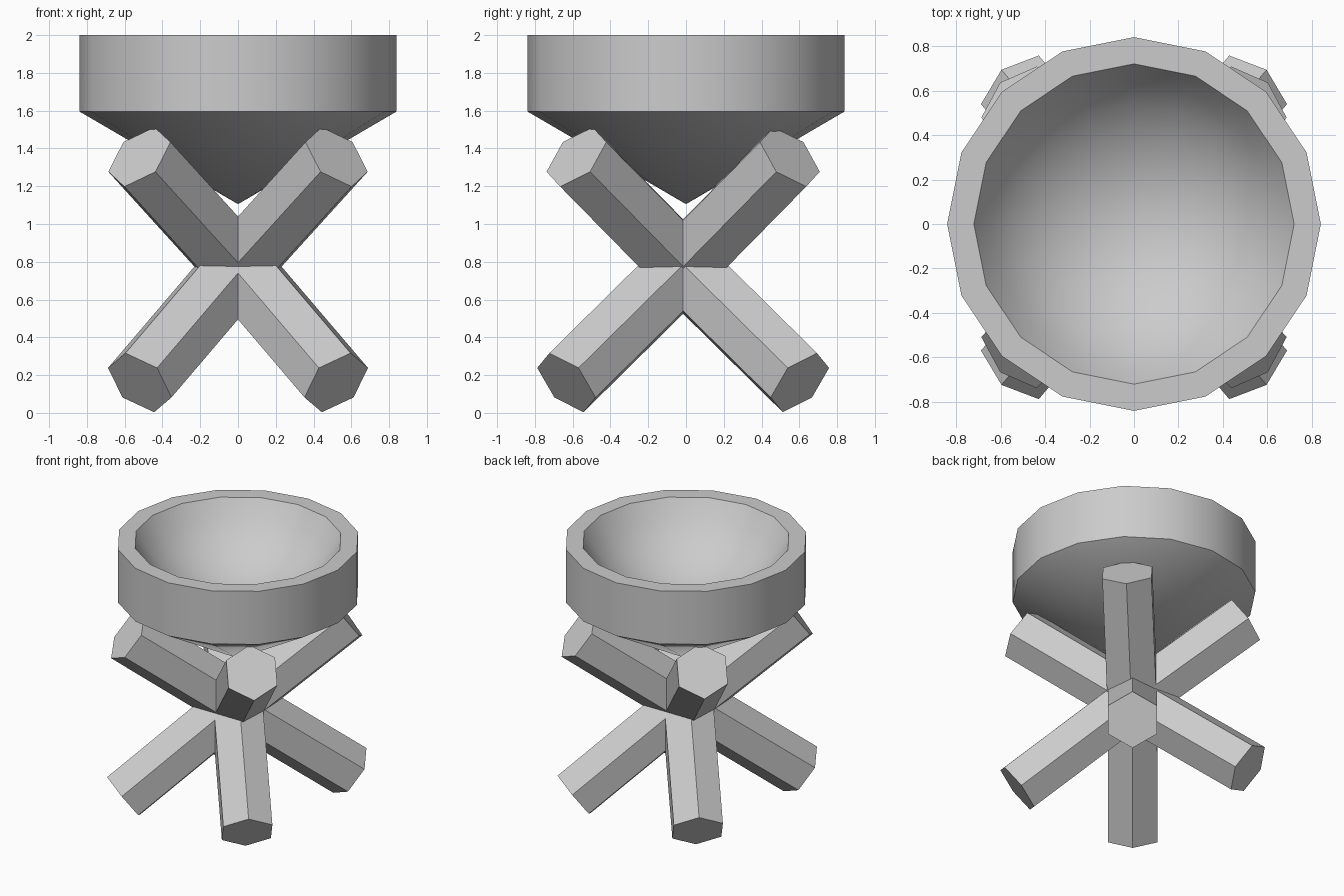
import bpy, bmesh, math
from mathutils import Vector

if "Cube" in bpy.data.objects:
    bpy.data.objects.remove(bpy.data.objects["Cube"])


def finish(name, bm):
    bmesh.ops.remove_doubles(bm, verts=bm.verts, dist=1e-4)
    bmesh.ops.recalc_face_normals(bm, faces=bm.faces)
    mesh = bpy.data.meshes.new(name)
    bm.to_mesh(mesh)
    bm.free()
    ob = bpy.data.objects.new(name, mesh)
    bpy.context.collection.objects.link(ob)
    bpy.ops.object.select_all(action='DESELECT')
    ob.select_set(True)
    bpy.context.view_layer.objects.active = ob
    bpy.ops.object.shade_smooth_by_angle(angle=math.radians(30))


# Bowl: 16-sided drum with a cone underneath and a shallow rounded hollow
def bowl(rim=0.72, depth=0.45):
    profile = [(0, 1.105), (0.84, 1.596), (0.84, 2.0)]
    ball = (rim ** 2 + depth ** 2) / (2 * depth)
    end = math.asin(rim / ball)
    for i in range(7):
        a = end * (1 - i / 6)
        profile.append((ball * math.sin(a), 2.0 - depth + ball * (1 - math.cos(a))))
    bm = bmesh.new()
    verts = [bm.verts.new((r, 0, z)) for r, z in profile]
    edges = [bm.edges.new(p) for p in zip(verts, verts[1:])]
    bmesh.ops.spin(bm, geom=verts + edges, cent=(0, 0, 0), axis=(0, 0, 1),
                   angle=math.tau, steps=16, use_merge=True)
    finish("bowl", bm)


# Hexagonal bar from hub to tip, one corner of the hexagon pointing up
def bar(name, start, tip, radius=0.196):
    start, tip = Vector(start), Vector(tip)
    d = (tip - start).normalized()
    side = d.cross(Vector((0, 0, 1))).normalized()
    up = side.cross(d)
    bm = bmesh.new()
    a, b = [[bm.verts.new(p + radius * (side * math.sin(k * math.pi / 3)
                                        + up * math.cos(k * math.pi / 3)))
             for k in range(6)] for p in (start, tip)]
    for k in range(6):
        j = (k + 1) % 6
        bm.faces.new((a[k], a[j], b[j], b[k]))
    bm.faces.new(a)
    bm.faces.new(b)
    finish(name, bm)


bowl()

# Four legs below and four supports above, all meeting at the hub
hub = (0, -0.015, 0.77)
for sx, xn in ((-1, "left"), (1, "right")):
    for sy, yn in ((-1, "front"), (1, "back")):
        bar(f"{yn}_{xn}_leg", hub, (sx * 0.52, hub[1] + sy * 0.618, 0.16))
        bar(f"{yn}_{xn}_support", (0, hub[1], 0.78),
            (sx * 0.522, hub[1] + sy * 0.565, 1.355))
